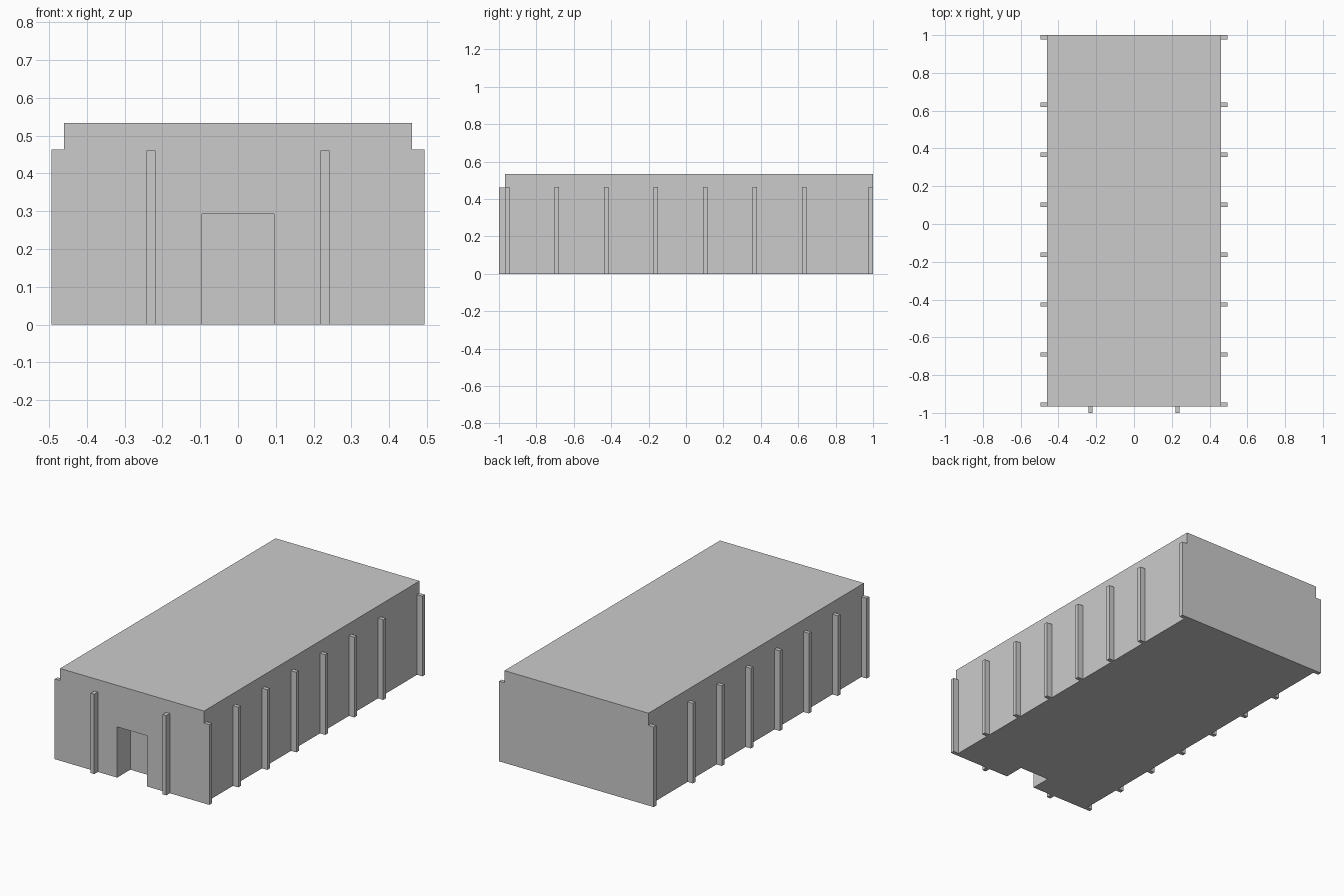
import bpy

if "Cube" in bpy.data.objects:
    bpy.data.objects.remove(bpy.data.objects["Cube"])

HALF_W, FRONT, BACK, ROOF = 0.46, -0.967, 1.0, 0.533
POST_TOP, POST_W, POST_D = 0.463, 0.023, 0.034


def box(name, x0, x1, y0, y1, z0, z1):
    bpy.ops.mesh.primitive_cube_add(size=1)
    ob = bpy.context.object
    ob.name = name
    ob.scale = (x1 - x0, y1 - y0, z1 - z0)
    ob.location = ((x0 + x1) / 2, (y0 + y1) / 2, (z0 + z1) / 2)
    bpy.ops.object.transform_apply(location=True, rotation=True, scale=True)
    return ob


# Main hall
hall = box("hall", -HALF_W, HALF_W, FRONT, BACK, 0, ROOF)

# Recessed doorway, cut through the front wall and floor edge
cutter = box("doorway_cutter", -0.095, 0.095, FRONT - 0.1, FRONT + 0.12, -0.1, 0.293)
cutter.hide_render = True
mod = hall.modifiers.new("doorway", 'BOOLEAN')
mod.operation = 'DIFFERENCE'
mod.solver = 'EXACT'
mod.object = cutter
bpy.context.view_layer.objects.active = hall
bpy.ops.object.modifier_apply(modifier=mod.name)
bpy.data.objects.remove(cutter)

# Side posts: evenly spaced from the front, plus one flush with the back
starts = [FRONT + 0.2645 * i for i in range(7)] + [BACK - POST_W]
for i, y in enumerate(starts):
    for label, s in (("left", -1), ("right", 1)):
        xs = sorted((s * HALF_W, s * (HALF_W + POST_D)))
        box(f"{label}_post_{i + 1}", *xs, y, y + POST_W, 0, POST_TOP)

# Front posts on either side of the doorway
for label, x in (("left", -0.23), ("right", 0.23)):
    box(f"front_post_{label}", x - POST_W / 2, x + POST_W / 2,
        -1.0, FRONT, 0, POST_TOP - 0.002)
